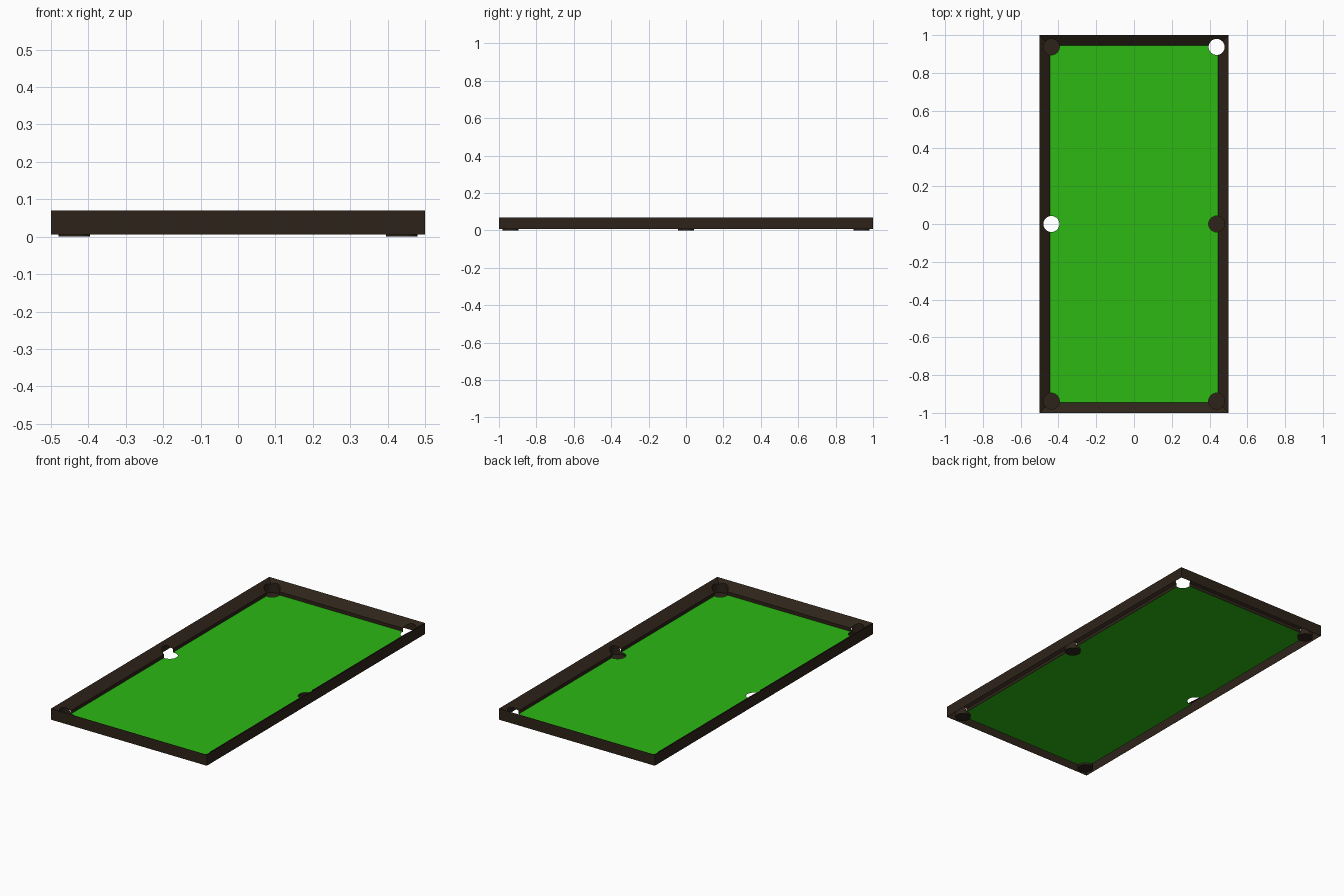
import bpy, bmesh, math

if "Cube" in bpy.data.objects:
    bpy.data.objects.remove(bpy.data.objects["Cube"])

HX, HY = 0.5, 1.0          # outer half sizes
RAIL = 0.054               # rail width
Z_LOW, Z_TOP = 0.006, 0.07
Z_LIP, Z_CLOTH = 0.032, 0.013
R = 0.0425                 # pocket radius
SIDES = 32
T = 0.001                  # sheet thickness


def material(name, color):
    m = bpy.data.materials.new(name)
    m.diffuse_color = color
    m.use_nodes = True
    m.node_tree.nodes["Principled BSDF"].inputs["Base Color"].default_value = m.diffuse_color
    return m


def make(name, bm, mat=None):
    bmesh.ops.recalc_face_normals(bm, faces=bm.faces)
    me = bpy.data.meshes.new(name)
    bm.to_mesh(me)
    bm.free()
    ob = bpy.data.objects.new(name, me)
    bpy.context.collection.objects.link(ob)
    if mat:
        me.materials.append(mat)
    return ob


def cut(ob, cutter):
    mod = ob.modifiers.new("pocket_holes", 'BOOLEAN')
    mod.operation = 'DIFFERENCE'
    mod.solver = 'EXACT'
    mod.object = cutter


wood = material("dark_wood", (0.027, 0.017, 0.010, 1))
felt = material("green_felt", (0.026, 0.48, 0.007, 1))

pockets = [(sx * 0.4375, sy * 0.9375) for sx in (-1, 1) for sy in (-1, 0, 1)]
open_pockets = [(0.4375, 0.9375), (-0.4375, 0.0)]   # these two have no cup

# Pocket cutters
bm = bmesh.new()
for x, y in pockets:
    res = bmesh.ops.create_cone(bm, cap_ends=True, segments=SIDES, radius1=R, radius2=R, depth=0.3)
    bmesh.ops.translate(bm, verts=res["verts"], vec=(x, y, 0))
cutter = make("pocket_cutter", bm)
cutter.hide_render = True
cutter.hide_viewport = True
cutter.display_type = 'WIRE'

# Rail frame: thin outer wall, sloped top and inner lip, mitred at the corners
profile = [(0, Z_LOW), (0, Z_TOP), (RAIL, Z_LIP), (RAIL, Z_CLOTH - T),
           (RAIL - T, Z_CLOTH - T), (RAIL - T, Z_LIP - T / 2), (T, Z_TOP - 2 * T), (T, Z_LOW)]
bm = bmesh.new()
rings = [[bm.verts.new((sx * (HX - d), sy * (HY - d), z)) for d, z in profile]
         for sx, sy in ((-1, -1), (1, -1), (1, 1), (-1, 1))]
n = len(profile)
for i in range(4):
    a, b = rings[i], rings[(i + 1) % 4]
    for j in range(n):
        k = (j + 1) % n
        bm.faces.new((a[j], b[j], b[k], a[k]))
frame = make("rail_frame", bm, wood)
cut(frame, cutter)

# Playing surface
bm = bmesh.new()
bmesh.ops.create_cube(bm, size=1)
bmesh.ops.scale(bm, verts=bm.verts, vec=(2 * (HX - RAIL), 2 * (HY - RAIL), T))
bmesh.ops.translate(bm, verts=bm.verts, vec=(0, 0, Z_CLOTH - T / 2))
cloth = make("cloth", bm, felt)
cut(cloth, cutter)


def rim_height(x, y):
    d = min(HX - abs(x), HY - abs(y))
    if d >= RAIL:
        return Z_CLOTH
    return Z_LIP + (Z_TOP - Z_LIP) * (1 - d / RAIL)


# Pocket cups, their rims following the cloth and the sloped rails
for i, (x, y) in enumerate(p for p in pockets if p not in open_pockets):
    bm = bmesh.new()
    low, high = [], []
    for s in range(SIDES):
        a = 2 * math.pi * s / SIDES
        px, py = x + R * math.cos(a), y + R * math.sin(a)
        low.append(bm.verts.new((px, py, 0)))
        high.append(bm.verts.new((px, py, rim_height(px, py))))
    bm.faces.new(low)
    for s in range(SIDES):
        t = (s + 1) % SIDES
        bm.faces.new((low[s], low[t], high[t], high[s]))
    cup = make("pocket_cup_%d" % (i + 1), bm, wood)
    bpy.context.view_layer.objects.active = cup
    cup.select_set(True)
    bpy.ops.object.shade_smooth_by_angle(angle=math.radians(30))
    cup.select_set(False)
